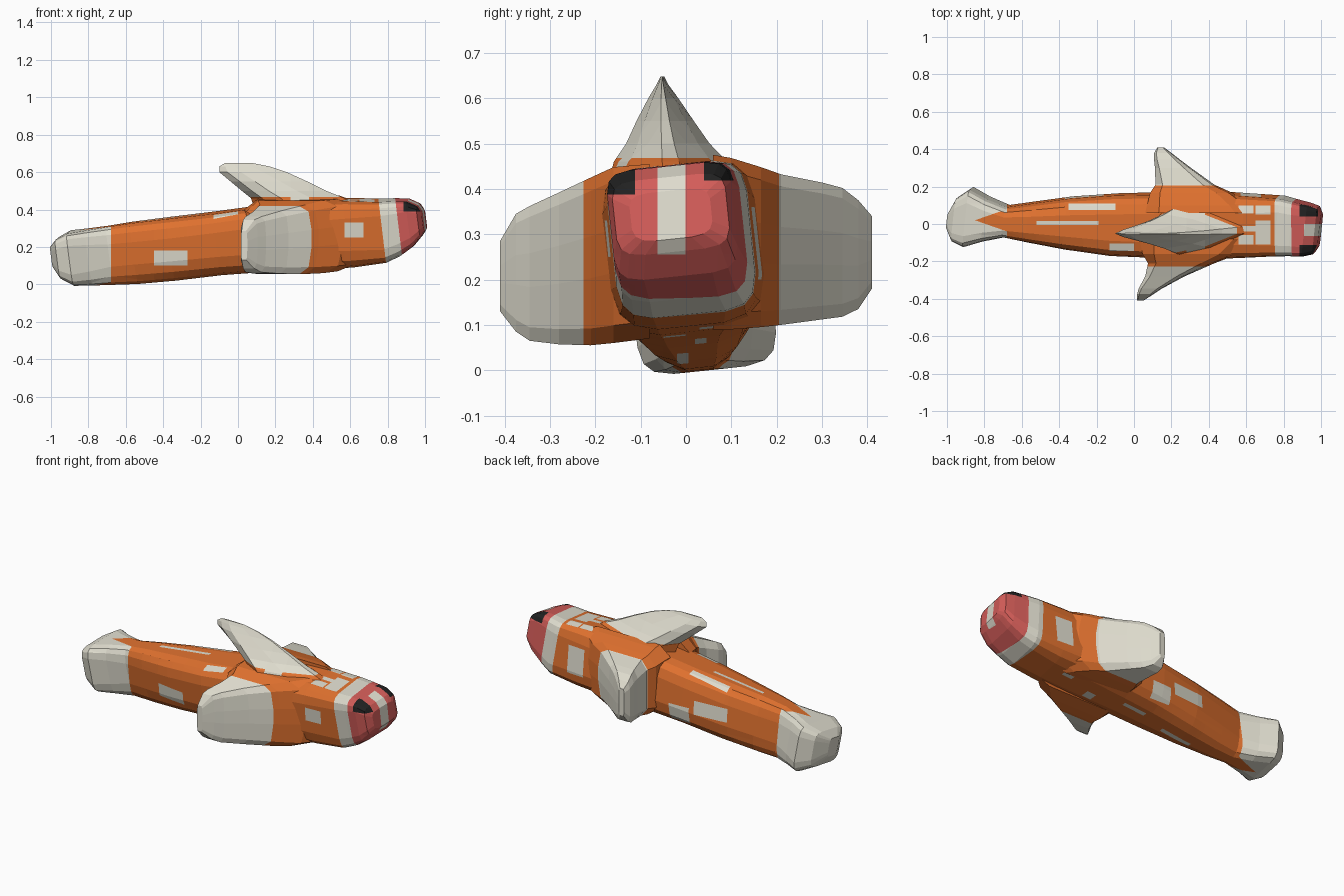
import bpy, bmesh, math
from mathutils import Vector

if "Cube" in bpy.data.objects:
    bpy.data.objects.remove(bpy.data.objects["Cube"])


def material(name, rgb):
    m = bpy.data.materials.new(name)
    m.diffuse_color = (*rgb, 1)
    m.use_nodes = True
    m.node_tree.nodes["Principled BSDF"].inputs["Base Color"].default_value = m.diffuse_color
    return m


ORANGE, WHITE, RED, BLACK = range(4)
MATS = [material("orange skin", (0.74, 0.165, 0.028)), material("off white", (0.74, 0.72, 0.62)),
        material("coral red", (0.66, 0.11, 0.10)), material("black", (0.015, 0.015, 0.015))]


def loft(rings):
    """Skin a list of equal-length rings and cap both ends."""
    bm = bmesh.new()
    vr = [[bm.verts.new(p) for p in r] for r in rings]
    n = len(vr[0])
    for a, b in zip(vr, vr[1:]):
        for i in range(n):
            bm.faces.new((a[i], a[(i + 1) % n], b[(i + 1) % n], b[i]))
    bm.faces.new(vr[0])
    bm.faces.new(vr[-1])
    bmesh.ops.recalc_face_normals(bm, faces=bm.faces)
    return bm


def finish(bm, name):
    me = bpy.data.meshes.new(name)
    bm.to_mesh(me)
    bm.free()
    for m in MATS:
        me.materials.append(m)
    ob = bpy.data.objects.new(name, me)
    bpy.context.collection.objects.link(ob)
    return ob


def cut(bm, co, no, faces=None):
    faces = list(bm.faces) if faces is None else faces
    geom = set(faces)
    for f in faces:
        geom.update(f.edges)
        geom.update(f.verts)
    bmesh.ops.bisect_plane(bm, geom=list(geom), plane_co=co, plane_no=no, dist=1e-5)
    bm.normal_update()


def patch(bm, axis, sign, x0, x1, b0, b1, mat=WHITE):
    """Cut a rectangle into the faces that look along one axis and colour it."""
    other = 3 - axis if axis else 1          # second in-plane axis (y or z)
    first = 0 if axis else 2

    def facing():
        return [f for f in bm.faces if f.normal[axis] * sign > 0.35]
    for ax, lo, hi in ((first, x0, x1), (other, b0, b1)):
        for v in (lo, hi):
            co, no = Vector(), Vector()
            co[ax], no[ax] = v, 1
            cut(bm, co, no, facing())
    for f in facing():
        c = f.calc_center_median()
        if x0 < c[first] < x1 and b0 < c[other] < b1:
            f.material_index = mat


# ---- body: x, centre y, half width, bottom, top, squareness
ROLL = math.radians(6)
SECTIONS = [
    (-0.995, .020, .04, .09, .205, 4), (-.955, .028, .115, .03, .25, 5), (-.885, .038, .155, -.008, .288, 5),
    (-.79, .027, .115, -.008, .30, 4), (-.68, .016, .082, -.006, .315, 3), (-.55, .012, .105, -.002, .337, 2.8),
    (-.35, .007, .138, .015, .363, 2.8), (-.1, -.002, .164, .045, .393, 3), (.1, -.004, .17, .06, .42, 3.2),
    (.4, -.005, .178, .075, .455, 3.6), (.6, -.008, .166, .088, .463, 4), (.78, -.01, .155, .115, .457, 5),
    (.855, -.02, .145, .15, .46, 5), (.925, -.03, .138, .20, .457, 5.5), (.975, -.033, .126, .255, .432, 5),
    (.996, -.033, .09, .285, .40, 4)]


def body_ring(x, cy, w, z0, z1, n):
    cz, h = (z0 + z1) / 2, (z1 - z0) / 2 - .06 * w * .7
    ring = []
    for k in range(16):
        a = math.radians(k * 22.5 + 11.25)
        e = 2 / (n + .9) if k < 8 else 2 / n   # the back is flatter than the belly
        u = w * math.copysign(abs(math.cos(a)) ** e, math.cos(a))
        v = h * math.copysign(abs(math.sin(a)) ** e, math.sin(a))
        y = u * math.cos(ROLL) - v * math.sin(ROLL)
        z = u * math.sin(ROLL) + v * math.cos(ROLL)
        ring.append((x + .12 * y - .12 * z, cy + y, cz + z))
    return ring


bm = loft([body_ring(*s) for s in SECTIONS])
# collar, face and tail colour boundaries
tilt = Vector((1, 0, .12))
collar, face = Vector((.75, 0, .46)), Vector((.84, 0, .46))
cut(bm, collar, tilt)
cut(bm, face, tilt)
cut(bm, (-.68, 0, 0), (1, 0, 0))
flat = lambda f: abs(f.normal.z) > .6
for s in (1, -1):
    rear = [f for f in bm.faces if f.calc_center_median().x < -.55 and flat(f)]
    cut(bm, (-.85, .02, 0), (.35, s, 0), rear)
for f in bm.faces:
    c = f.calc_center_median()
    if (c - face).dot(tilt) > 0:
        f.material_index = RED
    elif (c - collar).dot(tilt) > 0:
        f.material_index = WHITE
    elif c.x < -.68 and not (flat(f) and abs(c.y - .02) < .35 * (c.x + .85)):
        f.material_index = WHITE
# side, back and belly patches
for p in [(1, -1, -.45, -.27, .1, .18), (1, -1, .57, .67, .25, .33),
          (1, 1, -.13, .0, .1, .2), (1, 1, -.37, -.16, .17, .25), (1, 1, .57, .68, .2, .36),
          (2, 1, -.52, -.19, -.005, .015), (2, 1, -.35, -.1, .075, .11), (2, 1, -.13, .0, -.145, -.105),
          (2, 1, .56, .64, .055, .1), (2, 1, .56, .64, -.11, -.06), (2, 1, .54, .65, -.04, -.01),
          (2, 1, .65, .73, -.11, .02), (2, 1, .65, .73, .05, .1),
          (2, -1, .47, .54, .03, .07), (2, -1, .27, .33, -.05, .0), (2, -1, -.05, .1, .02, .045),
          (2, -1, -.4, -.2, -.02, .005)]:
    patch(bm, *p)
# white face stripe and black eye corners, cut into the head
head = lambda: [f for f in bm.faces if (f.calc_center_median() - face).dot(tilt) > 0]
for ax, v in ((0, .885), (0, .91), (1, -.112), (1, -.063), (1, -.001), (1, .04), (2, .255), (2, .388), (2, .418)):
    co, no = Vector(), Vector()
    co[ax], no[ax] = v, 1
    cut(bm, co, no, head())
for f in head():
    c = f.calc_center_median()
    if -.063 < c.y < -.001 and c.z > .255 and c.x > .91:
        f.material_index = WHITE
    elif c.x > .885 and ((c.y < -.112 and c.z > .388) or (c.y > .04 and c.z > .418)):
        f.material_index = BLACK
finish(bm, "body")


# ---- side fins: y, rear x, front x, bottom, top
def fin_ring(y, x0, x1, z0, z1):
    h, d = z1 - z0, x1 - x0
    pts = [(.12, 0), (.8, 0), (.95, .1), (1, .4), (1, .65), (.95, .92), (.8, 1), (.12, 1), (0, .85), (0, .15)]
    return [(x0 + a * d, y, z0 + b * h) for a, b in pts]


LEFT = [(.06, .06, .66, .09, .475), (.10, .07, .62, .09, .468), (.165, .085, .53, .095, .448),
        (.21, .115, .43, .10, .432), (.30, .112, .305, .112, .414), (.345, .107, .245, .118, .402),
        (.38, .108, .20, .135, .375), (.41, .125, .16, .18, .34)]
RIGHT = [(-.08, .03, .66, .07, .455), (-.16, .045, .56, .06, .448), (-.21, .075, .43, .055, .425),
         (-.28, .06, .27, .057, .392), (-.345, .025, .15, .065, .362), (-.375, .017, .105, .085, .345),
         (-.41, .015, .05, .13, .285)]
for name, secs, edge in (("left_fin", LEFT, .205), ("right_fin", RIGHT, -.226)):
    bm = loft([fin_ring(*s) for s in secs])
    cut(bm, (0, edge, 0), (0, 1, 0))
    for f in bm.faces:
        if abs(f.calc_center_median().y) > abs(edge):
            f.material_index = WHITE
    finish(bm, name)

# ---- back fin: z, rear x, front x, centre y, half width
DORSAL = [(.40, .09, .70, -.02, .155), (.46, .07, .57, -.034, .125), (.50, .02, .47, -.04, .092),
          (.55, -.04, .37, -.046, .063), (.60, -.10, .26, -.05, .033), (.63, -.10, .17, -.052, .013),
          (.648, -.07, .08, -.052, .004)]
OUT = [(0, 0), (.12, .6), (.32, 1), (.65, .72), (1, .15)]
OUT += [(a, -b) for a, b in OUT[:0:-1]]
bm = loft([[(x0 + a * (x1 - x0), cy + b * w, z) for a, b in OUT] for z, x0, x1, cy, w in DORSAL])
cut(bm, (0, 0, .468), (0, 0, 1))
for x in (.28, .38):
    cut(bm, (x, 0, 0), (1, 0, 0))
for f in bm.faces:
    c = f.calc_center_median()
    if c.z > .468 or .28 < c.x < .38:
        f.material_index = WHITE
finish(bm, "back_fin")
